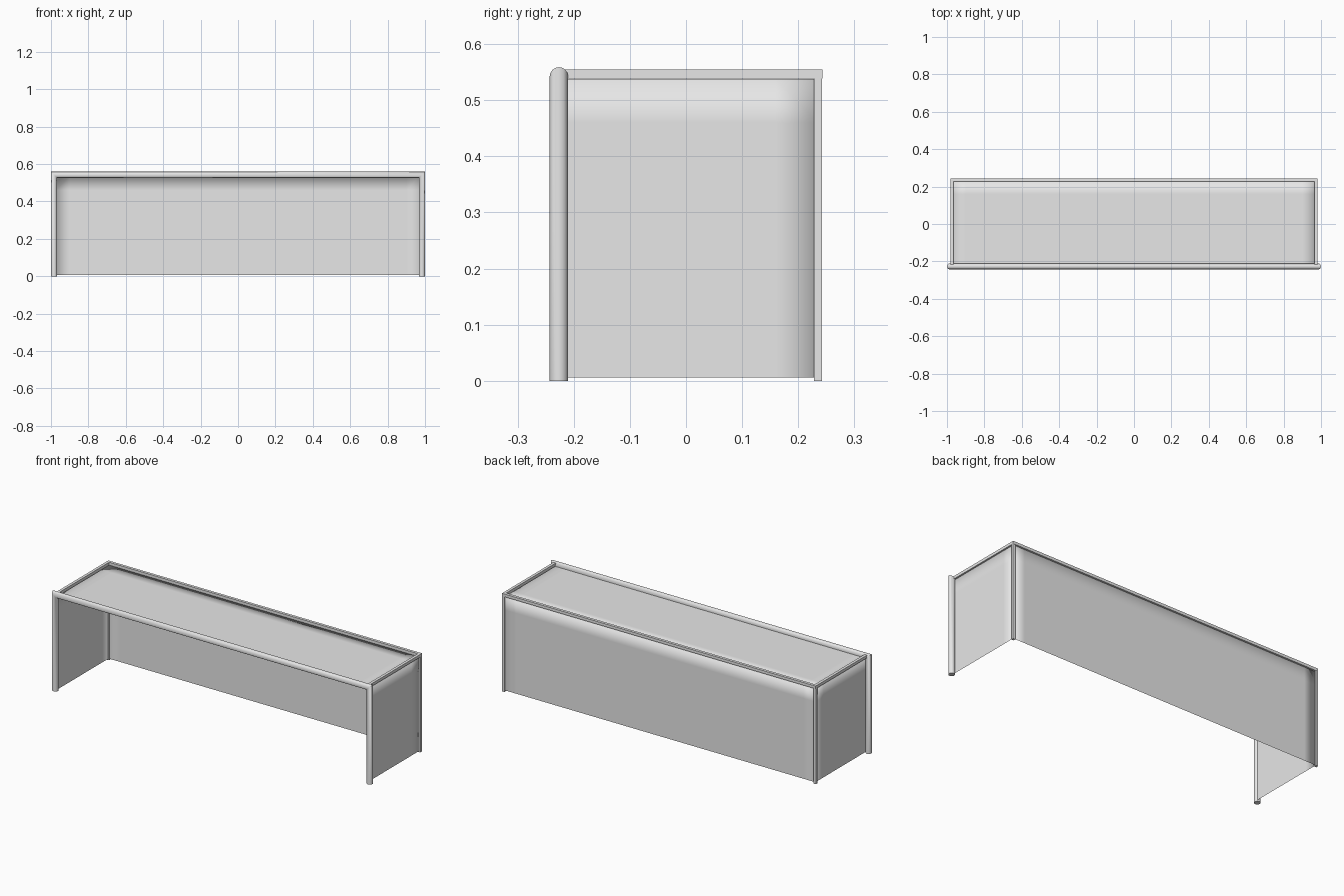
import bpy, bmesh, math
from mathutils import Vector

if "Cube" in bpy.data.objects:
    bpy.data.objects.remove(bpy.data.objects["Cube"])

grey = bpy.data.materials.new("light grey")
grey.diffuse_color = (0.8, 0.8, 0.8, 1)
grey.use_nodes = True
grey.node_tree.nodes["Principled BSDF"].inputs["Base Color"].default_value = grey.diffuse_color


def finish(bm, name, angle=None):
    me = bpy.data.meshes.new(name)
    bm.to_mesh(me)
    bm.free()
    me.materials.append(grey)
    ob = bpy.data.objects.new(name, me)
    bpy.context.collection.objects.link(ob)
    for p in me.polygons:
        p.use_smooth = True
    if angle:
        bpy.ops.object.select_all(action='DESELECT')
        ob.select_set(True)
        bpy.context.view_layer.objects.active = ob
        bpy.ops.object.shade_smooth_by_angle(angle=math.radians(angle))
    return ob


def u_sweep(name, half, start, end, place, r, sides, turn=0.0):
    """Mitred U-shaped tube; place(u, v, w) maps profile space to the model."""
    bm = bmesh.new()
    k = r / math.cos(math.pi / sides) if sides == 4 else r
    rings = [[], [], [], []]
    for i in range(sides):
        a = 2 * math.pi * i / sides + turn
        o, w = k * math.cos(a), k * math.sin(a)
        for ring, (u, v) in zip(rings, [(-half - o, start), (-half - o, end + o),
                                        (half + o, end + o), (half + o, start)]):
            ring.append(bm.verts.new(place(u, v, w)))
    for a, b in zip(rings, rings[1:]):
        for i in range(sides):
            j = (i + 1) % sides
            bm.faces.new((a[i], a[j], b[j], b[i]))
    bm.faces.new(rings[0])
    bm.faces.new(rings[-1])
    bmesh.ops.recalc_face_normals(bm, faces=bm.faces)
    return finish(bm, name, 50)


def box(name, lo, hi):
    bm = bmesh.new()
    bmesh.ops.create_cube(bm, size=1)
    for v in bm.verts:
        v.co = Vector([(l + h) / 2 + c * (h - l) for c, l, h in zip(v.co, lo, hi)])
    return bm


# Thin shell: back, two sides and top, open at front and bottom, soft at the edges
bm = box("shell", (-0.973, -0.226, 0.006), (0.973, 0.234, 0.538))
bm.normal_update()
bmesh.ops.delete(bm, geom=[f for f in bm.faces if f.normal.y < -0.5 or f.normal.z < -0.5],
                 context='FACES')
for co, no in [((-0.90, 0, 0), (1, 0, 0)), ((0.90, 0, 0), (1, 0, 0)),
               ((0, 0.16, 0), (0, 1, 0)), ((0, 0, 0.46), (0, 0, 1))]:
    bmesh.ops.bisect_plane(bm, geom=bm.verts[:] + bm.edges[:] + bm.faces[:],
                           plane_co=co, plane_no=no)
finish(bm, "panel_shell")

# Round front frame: two posts and the top bar
u_sweep("front_frame", 0.9835, 0.0, 0.5425,
        lambda u, v, w: (u, -0.2265 + w, v), 0.0165, 16)

# Raised square rim around the sides and back of the top
u_sweep("top_rim", 0.973, -0.226, 0.235,
        lambda u, v, w: (u, v, 0.547 + w), 0.008, 4, math.pi / 4)

# Slim vertical trims in the back corners
for side, s in (("left", -1), ("right", 1)):
    x = 0.974 * s
    finish(box("trim", (x - 0.007, 0.228, 0.0), (x + 0.007, 0.242, 0.54)),
           side + "_back_corner_trim", 30)
